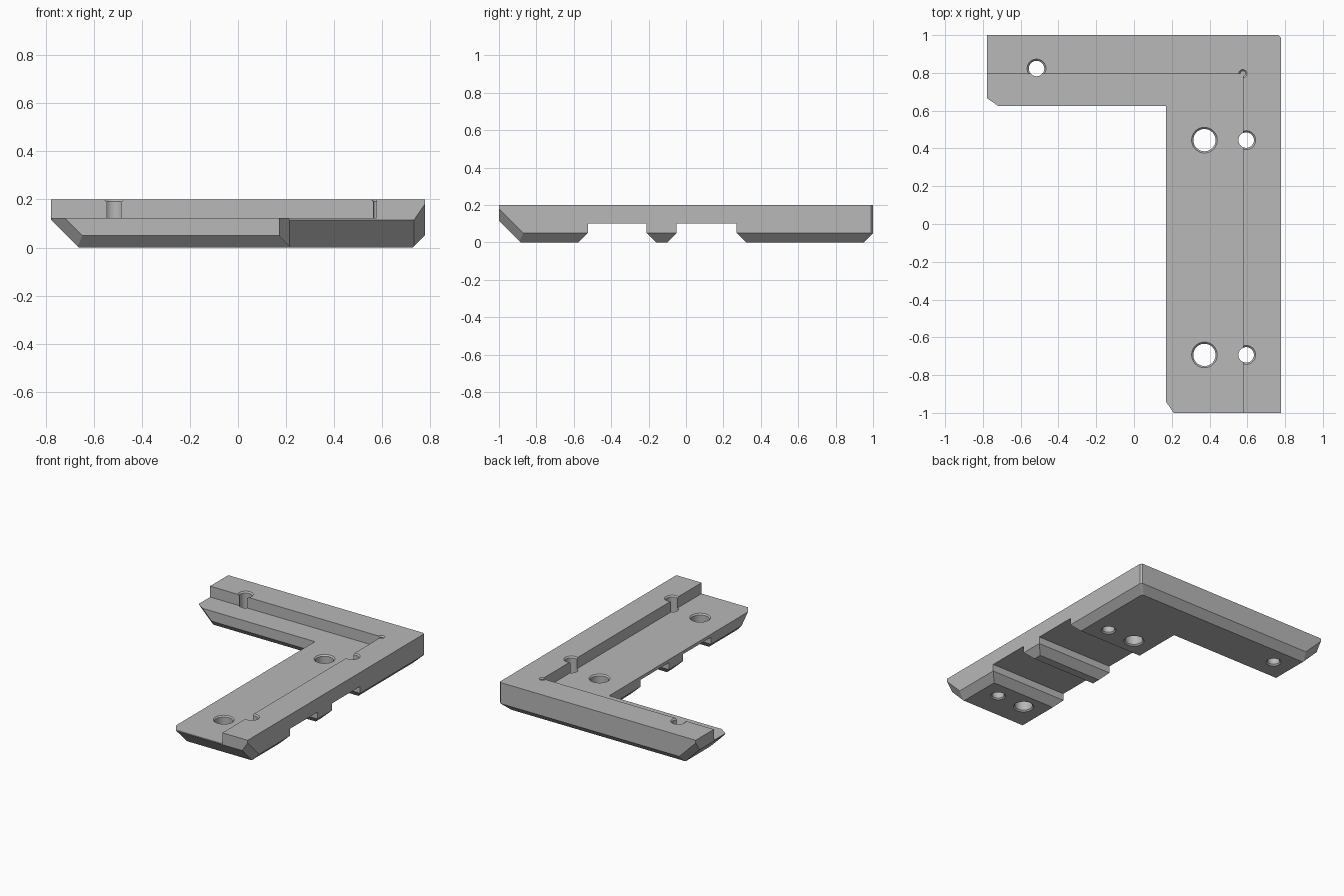
import bpy, bmesh, math
from mathutils import Vector

if "Cube" in bpy.data.objects:
    bpy.data.objects.remove(bpy.data.objects["Cube"], do_unlink=True)

X, LEG, ARM = 0.777, 0.17, 0.625          # outer half width, inner edges of leg and arm
TOP, LEDGE, EDGE = 0.2, 0.122, 0.05       # heights and underside chamfer

grey = bpy.data.materials.new("plain grey")
grey.use_nodes = True
grey.diffuse_color = (0.48, 0.48, 0.48, 1)
grey.node_tree.nodes["Principled BSDF"].inputs["Base Color"].default_value = grey.diffuse_color


def make_object(name, bm):
    bmesh.ops.recalc_face_normals(bm, faces=bm.faces)
    mesh = bpy.data.meshes.new(name)
    bm.to_mesh(mesh)
    bm.free()
    mesh.materials.append(grey)
    ob = bpy.data.objects.new(name, mesh)
    bpy.context.collection.objects.link(ob)
    return ob


def skin(bm, rings):
    """Join equal rings of points with quads and cap both ends."""
    loops = [[bm.verts.new(p) for p in ring] for ring in rings]
    for a, b in zip(loops, loops[1:]):
        for i in range(len(a)):
            j = (i + 1) % len(a)
            bm.faces.new((a[i], a[j], b[j], b[i]))
    bm.faces.new(loops[0])
    bm.faces.new(loops[-1])


def trim(bm, point, normal, inside):
    """Cut away the side behind the plane, on the chosen part only."""
    faces = [f for f in bm.faces if inside(f.calc_center_median())]
    geom = set(faces)
    for f in faces:
        geom.update(f.verts, f.edges)
    bmesh.ops.bisect_plane(bm, geom=list(geom), dist=1e-6, plane_co=point,
                           plane_no=-Vector(normal), clear_outer=True)
    bmesh.ops.holes_fill(bm, edges=[e for e in bm.edges if e.is_boundary], sides=0)


def cut(body, name, bm):
    cutter = make_object(name, bm)
    cutter.hide_render = True
    mod = body.modifiers.new(name, "BOOLEAN")
    mod.operation, mod.solver, mod.object = "DIFFERENCE", "EXACT", cutter
    bpy.context.view_layer.objects.active = body
    bpy.ops.object.modifier_apply(modifier=mod.name)
    bpy.data.objects.remove(cutter, do_unlink=True)


# L-shaped plate with chamfered underside: corner and inward direction
outline = [(-X, ARM, 1, 1), (LEG, ARM, 1, 1), (LEG, -1, 1, 1), (X, -1, -1, 1),
           (X, 0.988, -1, -1), (X - 0.012, 1, -1, -1), (-X, 1, 1, -1)]
bm = bmesh.new()
skin(bm, [[(x + dx * d, y + dy * d, z) for x, y, dx, dy in outline]
          for d, z in ((EDGE, 0), (0, EDGE), (0, TOP))])

# Separate the arm and leg regions so each end can be trimmed alone
for point, normal in (((0, 0, 0), (1, 0, 0)), ((0, 0.4, 0), (0, 1, 0))):
    bmesh.ops.bisect_plane(bm, geom=bm.verts[:] + bm.edges[:] + bm.faces[:],
                           plane_co=point, plane_no=normal)

# Sloped ends with chamfered corners
SLOPE, SET, K = 0.115, 0.18, 1.444
on_arm = lambda c: c.x < -0.001
on_leg = lambda c: c.y < 0.399
trim(bm, (-X, 0, SLOPE), (1, 0, 1), on_arm)
trim(bm, (0, -1, SLOPE), (0, 1, 1), on_leg)
for side, edge in ((1, ARM), (-1, 1)):
    trim(bm, (-X, edge, SET), (1, side * K, 1), on_arm)
for side, edge in ((1, LEG), (-1, X)):
    trim(bm, (edge, -1, SET), (side * K, 1, 1), on_leg)
bmesh.ops.dissolve_limit(bm, angle_limit=0.01, verts=bm.verts, edges=bm.edges)
body = make_object("corner_bracket", bm)

# Lowered ledge along the inside of the L
bm = bmesh.new()
skin(bm, [[(x, y, z) for x, y in ((-1, -1.2), (0.577, -1.2), (0.577, 0.795), (-1, 0.795))]
          for z in (LEDGE, 0.4)])
cut(body, "ledge_cutter", bm)

# Two flared slots across the underside of the leg
for y0, y1 in ((-0.525, -0.21), (-0.05, 0.27)):
    flare = EDGE + 0.05
    profile = [(y0 - flare, -0.05), (y0, EDGE), (y0, 0.1),
               (y1, 0.1), (y1, EDGE), (y1 + flare, -0.05)]
    bm = bmesh.new()
    skin(bm, [[(x, y, z) for y, z in profile] for x in (0, 1)])
    cut(body, "slot_cutter", bm)


def drill(x, y, radius, top, bottom=0.0):
    """Round hole with a small flare at each open end."""
    f = 0.009
    rings = [(radius + f, top + 0.02), (radius + f, top), (radius, top - f)]
    if bottom > 0:
        rings.append((radius, bottom))
    else:
        rings += [(radius, f), (radius + f, 0), (radius + f, -0.02)]
    bm = bmesh.new()
    skin(bm, [[(x + r * math.cos(a), y + r * math.sin(a), z)
               for a in (math.tau * i / 40 for i in range(40))] for r, z in rings])
    cut(body, "hole_cutter", bm)


# Bolt holes, screw holes and the corner relief
for y in (0.444, -0.693):
    drill(0.373, y, 0.059, LEDGE)
    drill(0.594, y, 0.041, TOP)
drill(-0.516, 0.823, 0.041, TOP)
drill(0.576, 0.796, 0.013, TOP, LEDGE)

# Crisp edges, smooth hole walls
bpy.ops.object.select_all(action="DESELECT")
body.select_set(True)
bpy.context.view_layer.objects.active = body
bpy.ops.object.shade_smooth_by_angle(angle=math.radians(25))
